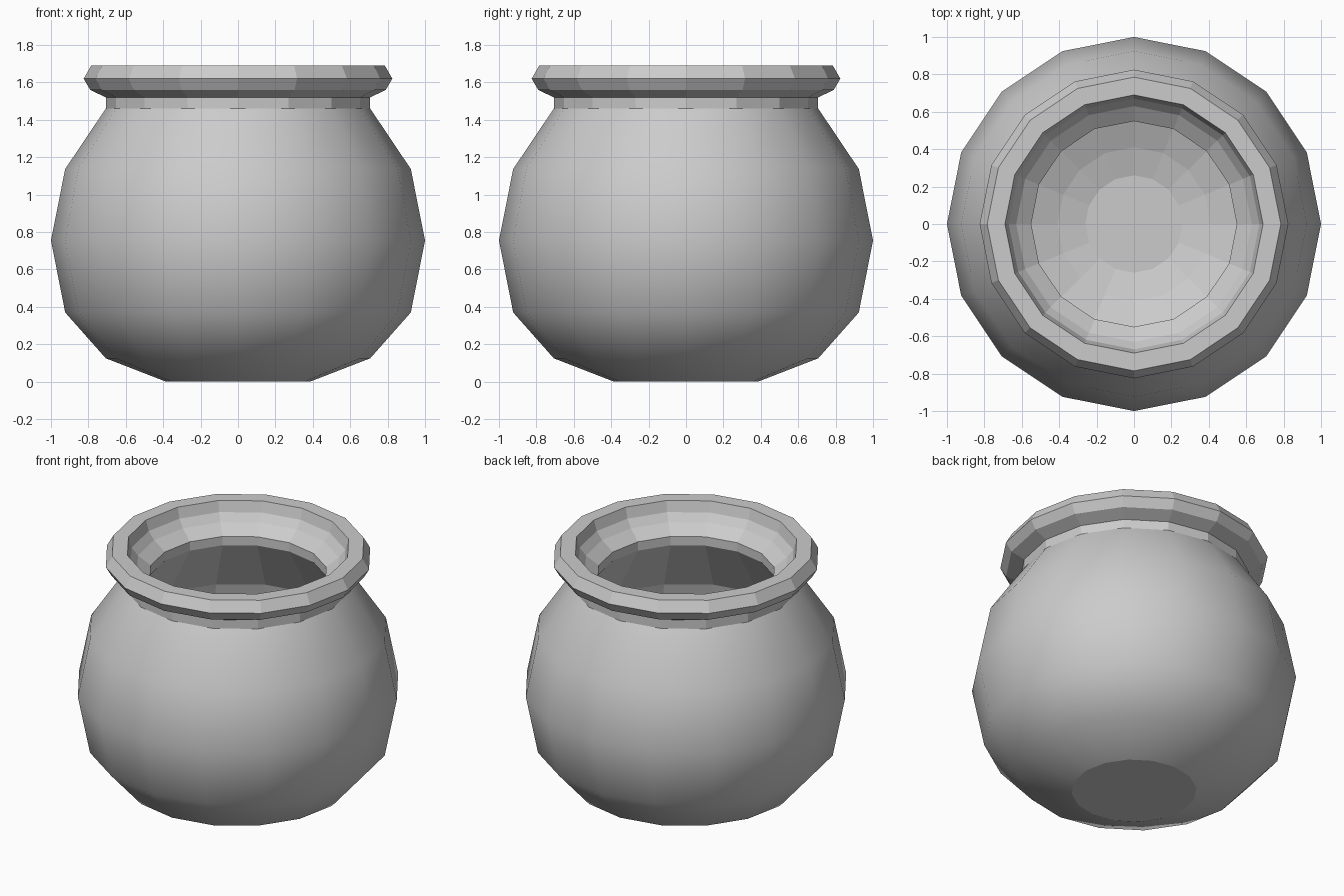
import bpy, bmesh
from math import cos, sin, pi

if "Cube" in bpy.data.objects:
    bpy.data.objects.remove(bpy.data.objects["Cube"])

SIDES = 16

# Closed profile (radius, height): base -> belly -> neck -> rim -> inner wall -> inner floor
belly = [(0.385, 0.0), (0.707, 0.125), (0.924, 0.37), (1.0, 0.755), (0.924, 1.137), (0.707, 1.46)]
rim = [(0.707, 1.52), (0.79, 1.56), (0.825, 1.62), (0.785, 1.69),
       (0.69, 1.69), (0.67, 1.62), (0.63, 1.57), (0.55, 1.51)]
inside = [(0.55, 1.45), (0.78, 1.08), (0.85, 0.755), (0.78, 0.43),
          (0.58, 0.23), (0.41, 0.16), (0.26, 0.12)]
profile = belly + rim + inside

bm = bmesh.new()
rings = [[bm.verts.new((r * cos(2 * pi * i / SIDES), r * sin(2 * pi * i / SIDES), z))
          for i in range(SIDES)] for r, z in profile]

# Side walls; only the outer belly is smooth
for k in range(len(rings) - 1):
    for i in range(SIDES):
        j = (i + 1) % SIDES
        f = bm.faces.new((rings[k][i], rings[k][j], rings[k + 1][j], rings[k + 1][i]))
        f.smooth = k < len(belly) - 1

# Flat base and inner floor
bm.faces.new(rings[0][::-1])
bm.faces.new(rings[-1])
bmesh.ops.recalc_face_normals(bm, faces=bm.faces)

mesh = bpy.data.meshes.new("pot")
bm.to_mesh(mesh)
bm.free()
pot = bpy.data.objects.new("pot", mesh)
bpy.context.collection.objects.link(pot)
